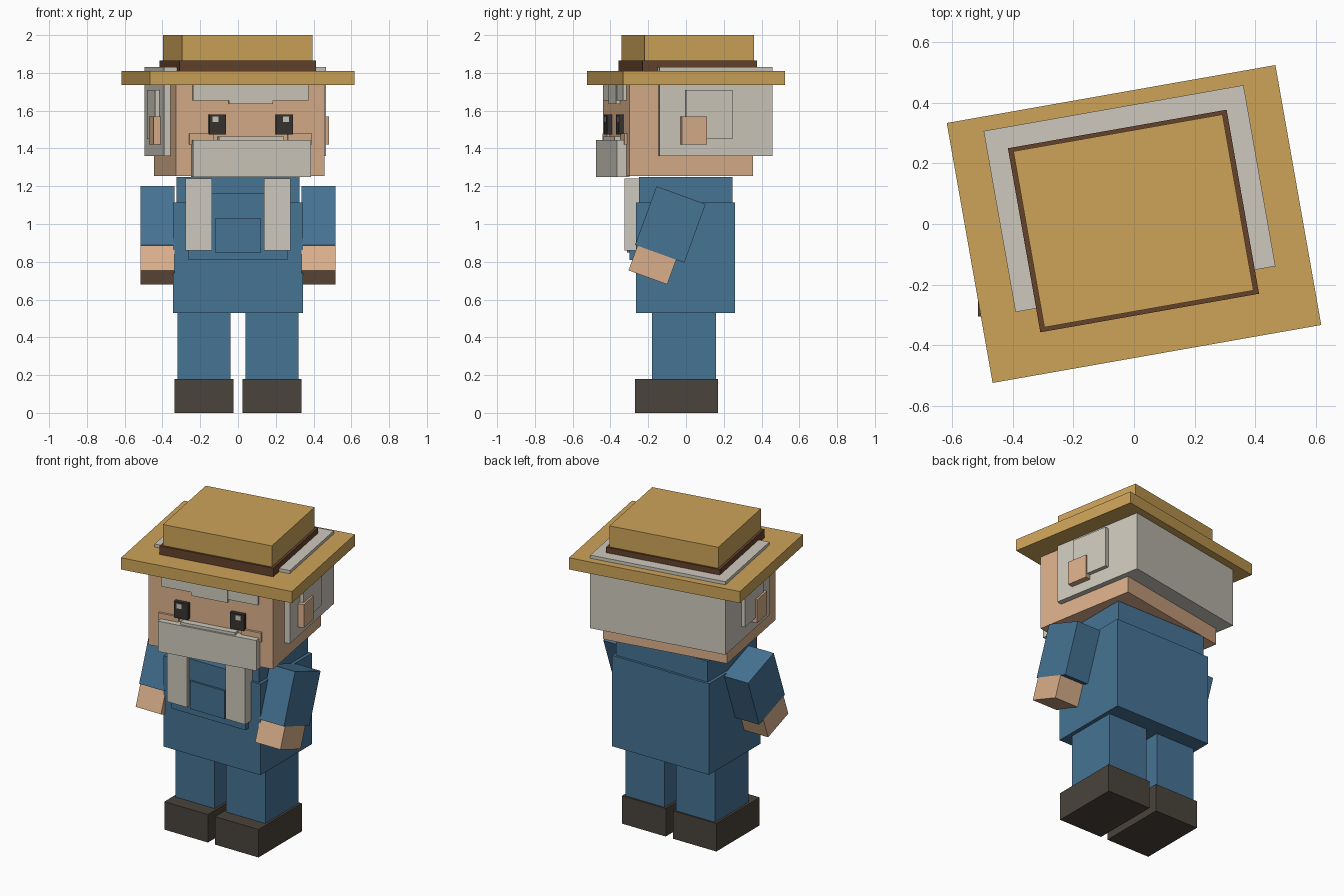
import bpy
from math import radians
from mathutils import Matrix, Vector

cube = bpy.data.objects.get("Cube")
if cube:
    bpy.data.objects.remove(cube, do_unlink=True)


def material(name, r, g, b):
    lin = [((c / 255 + 0.055) / 1.055) ** 2.4 for c in (r, g, b)] + [1]
    m = bpy.data.materials.new(name)
    m.use_nodes = True
    m.diffuse_color = lin
    m.node_tree.nodes["Principled BSDF"].inputs["Base Color"].default_value = lin
    return m


straw = material("straw", 205, 164, 89)
band = material("brown band", 100, 66, 43)
skin = material("skin", 218, 175, 138)
grey = material("grey hair", 206, 201, 189)
denim = material("blue denim", 70, 115, 148)
leather = material("dark leather", 74, 67, 59)
black = material("eye black", 55, 51, 48)

HEAD_TURN = Matrix.Rotation(radians(10), 4, 'Z')


def box(name, mat, x, y, z, turn=None):
    """Box from (low, high) ranges on each axis, optionally turned about the origin."""
    lo, hi = Vector((x[0], y[0], z[0])), Vector((x[1], y[1], z[1]))
    bpy.ops.mesh.primitive_cube_add(size=1)
    ob = bpy.context.object
    ob.name = name
    ob.data.materials.append(mat)
    place = Matrix.Translation((lo + hi) / 2) @ Matrix.Diagonal((*(hi - lo), 1))
    ob.data.transform(turn @ place if turn else place)
    return ob


def head_box(name, mat, x, y, z):
    return box(name, mat, x, y, z, HEAD_TURN)


def sided(sign, a, b):
    return tuple(sorted((sign * a, sign * b)))


# Torso and overalls
box("lower_torso", denim, (-.345, .345), (-.265, .26), (.53, 1.115))
box("upper_torso", denim, (-.325, .325), (-.25, .245), (1.1, 1.25))
box("bib", denim, (-.262, .262), (-.30, -.2), (.81, 1.165))
box("bib_pocket", denim, (-.123, .123), (-.312, -.28), (.85, 1.03))

# Limbs and beard strands, one set per side
for side, s in (("left", 1), ("right", -1)):
    box(side + "_leg", denim, sided(s, .04, .32), (-.18, .16), (.17, .54))
    box(side + "_shoe", leather, sided(s, .025, .335), (-.27, .17), (0, .18))
    box(side + "_beard_strand", grey, sided(s, .137, .278), (-.325, -.24), (.86, 1.24))
    # Arm and hand swing forward together
    for part, mat, y, z, w, h in (("arm", denim, -.0825, .9975, .277, .33),
                                  ("hand", skin, -.178, .783, .218, .14)):
        swing = Matrix.Translation((0, y, z)) @ Matrix.Rotation(radians(-20), 4, 'X')
        box(f"{side}_{part}", mat, sided(s, .335, .515),
            (-w / 2, w / 2), (-h / 2, h / 2), swing)

# Head and hair
head_box("head", skin, (-.4, .4), (-.375, .29), (1.255, 1.78))
head_box("hair", grey, (-.435, .435), (-.218, .388), (1.36, 1.83))
head_box("fringe", grey, (-.31, .31), (-.392, -.36), (1.655, 1.78))
head_box("fringe_tuft", grey, (-.117, .117), (-.396, -.36), (1.635, 1.77))

# Moustache and beard block
head_box("beard", grey, (-.317, .317), (-.427, -.36), (1.25, 1.445))
head_box("moustache_top", grey, (-.175, .175), (-.415, -.36), (1.43, 1.462))

# Facial features, one set per side
for side, s, glint in (("left", 1, .008), ("right", -1, -.012)):
    head_box(side + "_eye", black, sided(s, .135, .225), (-.4, -.36), (1.475, 1.58))
    gx = s * .18 + glint
    head_box(side + "_eye_glint", grey, (gx - .016, gx + .016), (-.404, -.39), (1.54, 1.57))
    head_box(side + "_cheek", skin, sided(s, .2, .33), (-.39, -.36), (1.42, 1.48))
    head_box(side + "_sideburn", grey, sided(s, .42, .46), (-.08, .17), (1.45, 1.71))
    head_box(side + "_ear", skin, sided(s, .42, .472), (-.105, .03), (1.42, 1.57))

# Hat
head_box("hat_brim", straw, (-.55, .55), (-.435, .435), (1.735, 1.81))
head_box("hat_band", band, (-.366, .366), (-.298, .318), (1.8, 1.865))
head_box("hat_crown", straw, (-.35, .35), (-.284, .305), (1.85, 2.0))
